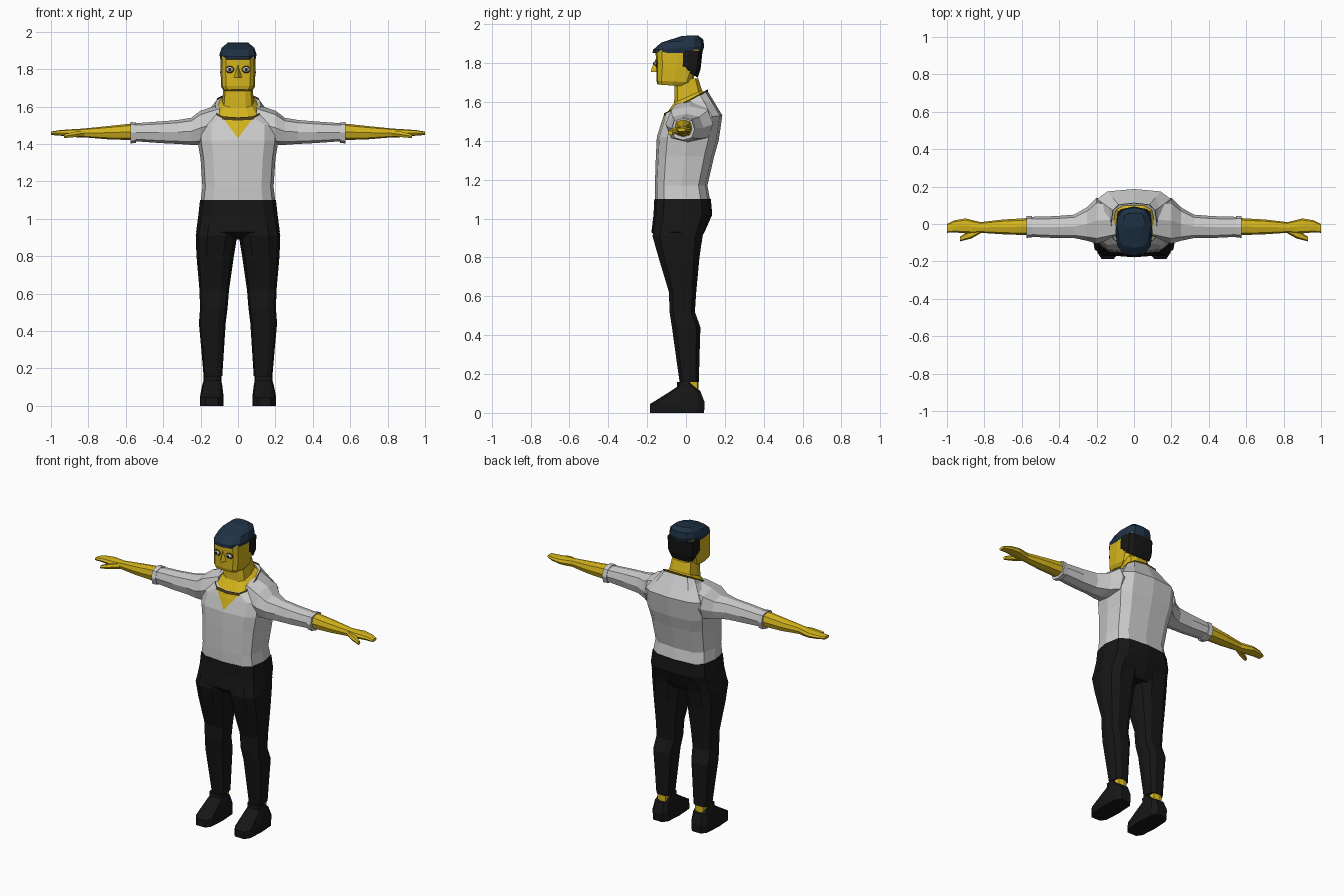
import bpy, bmesh, math
from mathutils import Vector


def material(name, rgb):
    m = bpy.data.materials.new(name)
    m.diffuse_color = (*rgb, 1)
    return m


SKIN = material("skin", (0.66, 0.46, 0.012))
BLACK = material("black cloth", (0.008, 0.008, 0.008))
NAVY = material("navy felt", (0.014, 0.032, 0.06))
BROWN = material("dark trim", (0.08, 0.05, 0.008))
WHITE = material("eye white", (0.75, 0.75, 0.75))
SHIRT = material("shirt grey", (0.8, 0.8, 0.8))


def finish(name, bm, mat=None, mirror=False):
    bmesh.ops.recalc_face_normals(bm, faces=bm.faces)
    me = bpy.data.meshes.new(name)
    bm.to_mesh(me)
    bm.free()
    ob = bpy.data.objects.new(name, me)
    bpy.context.collection.objects.link(ob)
    if mat:
        me.materials.append(mat)
    if mirror:
        ob.modifiers.new("mirror", 'MIRROR')
    return ob


def skin_rings(rings, caps=True):
    bm = bmesh.new()
    loops = [[bm.verts.new(p) for p in r] for r in rings]
    n = len(loops[0])
    for a, b in zip(loops, loops[1:]):
        for i in range(n):
            j = (i + 1) % n
            bm.faces.new((a[i], a[j], b[j], b[i]))
    if caps:
        bm.faces.new(loops[0])
        bm.faces.new(loops[-1])
    return bm


def section(u0, u1, v0, v1, n, e):
    """Rounded-box outline filling the given ranges."""
    out = []
    for i in range(n):
        a = 2 * math.pi * i / n
        c, s = math.cos(a), math.sin(a)
        c = math.copysign(abs(c) ** e, c) if abs(c) > 1e-6 else 0
        s = math.copysign(abs(s) ** e, s) if abs(s) > 1e-6 else 0
        out.append(((u0 + u1) / 2 + c * (u1 - u0) / 2, (v0 + v1) / 2 + s * (v1 - v0) / 2))
    return out


def upright(rings, n=12, e=0.6, caps=True):
    """Rings: z at front, z at back, x0, x1, y front, y back."""
    out = []
    for zf, zb, x0, x1, y0, y1 in rings:
        out.append([(x, y, zf + (zb - zf) * (y - y0) / (y1 - y0))
                    for x, y in section(x0, x1, y0, y1, n, e)])
    return skin_rings(out, caps)


def sideways(rings, n=8, e=0.75, caps=True):
    """Rings: x, y0, y1, z0, z1."""
    return skin_rings([[(x, y, z) for y, z in section(y0, y1, z0, z1, n, e)]
                       for x, y0, y1, z0, z1 in rings], caps)


def ball(name, loc, size, mat):
    bm = bmesh.new()
    bmesh.ops.create_uvsphere(bm, u_segments=10, v_segments=6, radius=1)
    bmesh.ops.scale(bm, vec=size, verts=bm.verts)
    bmesh.ops.translate(bm, vec=loc, verts=bm.verts)
    return finish(name, bm, mat, True)


# Shirt body, with the open V neck cut in and coloured as skin
bm = upright([
    (1.09, 1.09, -.20, .20, -.16, .125),
    (1.17, 1.17, -.19, .19, -.16, .11),
    (1.32, 1.32, -.20, .20, -.155, .145),
    (1.42, 1.40, -.215, .215, -.15, .168),
    (1.50, 1.53, -.215, .215, -.125, .187),
    (1.535, 1.655, -.125, .125, -.112, .112)])
for s in (-1, 1):
    bmesh.ops.bisect_plane(bm, geom=bm.verts[:] + bm.edges[:] + bm.faces[:],
                           plane_co=(0, 0, 1.43), plane_no=Vector((-1.35 * s, 0, 1)).normalized())
for f in bm.faces:
    c = f.calc_center_median()
    if c.y < -.02 and c.z > 1.43 + 1.35 * abs(c.x):
        f.material_index = 1
shirt = finish("shirt_body", bm, SHIRT)
shirt.data.materials.append(SKIN)

# Collar edge
finish("collar_edge", upright([
    (1.525, 1.645, -.128, .128, -.116, .115),
    (1.542, 1.665, -.122, .122, -.112, .112)], caps=False), BROWN)

# Sleeves and cuffs
finish("sleeves", sideways([
    (.10, -.08, .13, 1.42, 1.61),
    (.20, -.105, .14, 1.395, 1.578),
    (.25, -.09, .09, 1.395, 1.54),
    (.32, -.075, .05, 1.40, 1.528),
    (.42, -.075, .042, 1.405, 1.52),
    (.56, -.068, .038, 1.415, 1.51)]), SHIRT, True)
finish("cuffs", sideways([
    (.545, -.072, .042, 1.405, 1.515),
    (.575, -.074, .044, 1.403, 1.517)]), SHIRT, True)

# Forearms, hands and thumbs
finish("forearms", sideways([
    (.56, -.06, .032, 1.42, 1.51),
    (.70, -.055, .024, 1.425, 1.495),
    (.82, -.047, .01, 1.435, 1.483),
    (.86, -.05, .02, 1.435, 1.48),
    (.90, -.05, .03, 1.44, 1.478),
    (.96, -.045, .02, 1.445, 1.473),
    (1.0, -.047, .0, 1.448, 1.466)]), SKIN, True)
finish("thumbs", sideways([
    (.82, -.05, -.01, 1.44, 1.475),
    (.87, -.078, -.03, 1.435, 1.468),
    (.93, -.093, -.068, 1.43, 1.452)], n=6), SKIN, True)

# Neck and head
finish("neck", upright([
    (1.53, 1.645, -.118, .118, -.11, .108),
    (1.595, 1.66, -.085, .085, -.063, .085),
    (1.72, 1.72, -.075, .075, -.06, .065)], n=10), SKIN)
finish("head", upright([
    (1.69, 1.68, -.078, .078, -.147, -.01),
    (1.71, 1.70, -.09, .09, -.153, .03),
    (1.78, 1.78, -.093, .093, -.153, .06),
    (1.87, 1.87, -.092, .092, -.157, .075)], e=0.5), SKIN)
finish("nose", upright([
    (1.755, 1.755, -.022, .022, -.18, -.12),
    (1.77, 1.77, -.018, .018, -.178, -.12),
    (1.82, 1.82, -.008, .008, -.157, -.12)], n=4, e=1), SKIN)

# Hair behind the face
finish("hair", upright([
    (1.785, 1.725, -.085, .085, -.04, .06),
    (1.79, 1.77, -.095, .095, -.05, .075),
    (1.87, 1.86, -.094, .094, -.052, .085)], e=0.5), BLACK)

# Flat cap
finish("cap", upright([
    (1.853, 1.85, -.094, .094, -.172, .083),
    (1.868, 1.888, -.099, .099, -.17, .094),
    (1.905, 1.922, -.088, .088, -.128, .088),
    (1.94, 1.943, -.055, .055, -.02, .06)], e=0.72), NAVY)

# Eyes
ball("eye_rims", (.044, -.148, 1.798), (.025, .012, .02), BROWN)
ball("eyes", (.044, -.152, 1.798), (.019, .014, .014), WHITE)
ball("pupils", (.044, -.163, 1.798), (.008, .006, .009), BLACK)

# Trousers: hips, then legs
finish("trouser_hips", upright([
    (1.10, 1.10, -.203, .203, -.163, .128),
    (1.02, 1.02, -.212, .212, -.167, .135),
    (.93, .93, -.224, .224, -.178, .095),
    (.89, .89, -.20, .20, -.13, .07)]), BLACK)
finish("trouser_legs", upright([
    (.97, .97, .002, .215, -.165, .11),
    (.91, .91, .004, .226, -.177, .09),
    (.80, .80, .022, .222, -.145, .073),
    (.62, .62, .048, .206, -.09, .055),
    (.52, .52, .056, .203, -.087, .048),
    (.44, .44, .066, .209, -.075, .077),
    (.30, .30, .075, .196, -.055, .072),
    (.16, .16, .084, .184, -.035, .068)], n=10, e=0.7), BLACK, True)

# Ankles and shoes
finish("ankles", upright([
    (.09, .09, .10, .17, .0, .064),
    (.18, .18, .10, .17, .0, .064)], n=8), SKIN, True)
finish("shoes", upright([
    (0, 0, .077, .203, -.19, .097),
    (.045, .055, .077, .203, -.19, .10),
    (.10, .115, .084, .192, -.10, .075),
    (.135, .12, .088, .186, -.047, .062),
    (.16, .16, .088, .184, -.046, .02)], n=10, e=0.55), BLACK, True)
